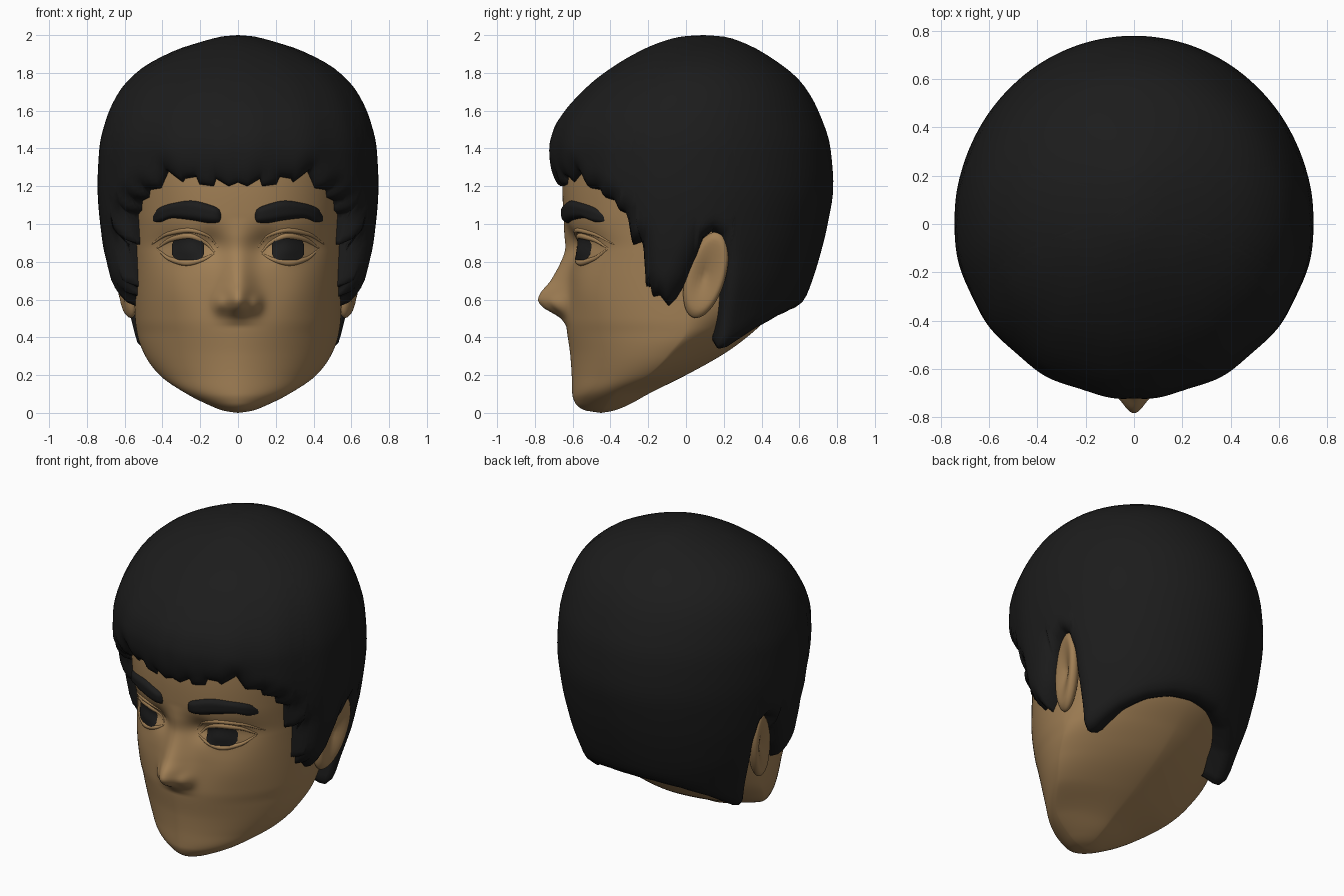
import bpy, bmesh, math
from math import sin, cos, pi, exp, radians

if "Cube" in bpy.data.objects:
    bpy.data.objects.remove(bpy.data.objects["Cube"])


def interp(pts, t):
    """Smooth monotone interpolation through (t, value) pairs."""
    if t <= pts[0][0]:
        return pts[0][1]
    if t >= pts[-1][0]:
        return pts[-1][1]
    d = [(b[1] - a[1]) / (b[0] - a[0]) for a, b in zip(pts, pts[1:])]

    def slope(i):
        if i == 0 or i == len(d):
            return d[min(i, len(d) - 1)]
        a, b = d[i - 1], d[i]
        return 2 * a * b / (a + b) if a * b > 0 else 0
    i = max(k for k in range(len(d)) if pts[k][0] <= t)
    h = pts[i + 1][0] - pts[i][0]
    s = (t - pts[i][0]) / h
    return ((1 + 2 * s) * (1 - s) ** 2 * pts[i][1] + s * (1 - s) ** 2 * h * slope(i)
            + s * s * (3 - 2 * s) * pts[i + 1][1] + s * s * (s - 1) * h * slope(i + 1))


def material(name, rgb):
    m = bpy.data.materials.new(name)
    m.diffuse_color = (*rgb, 1)
    m.use_nodes = True
    m.node_tree.nodes["Principled BSDF"].inputs["Base Color"].default_value = m.diffuse_color
    return m


SKIN = material("tan skin", (0.36, 0.216, 0.092))
DARK = material("black hair", (0.0115, 0.0115, 0.0115))
IRIS = material("dark iris", (0.0125, 0.0125, 0.0125))


def finish(ob, mat, mirror):
    bpy.context.collection.objects.link(ob)
    ob.data.materials.append(mat)
    if mirror:
        ob.modifiers.new("mirror", 'MIRROR')
    return ob


def grid_object(name, rows, mat, closed=False, mirror=False):
    """Smooth mesh from a grid of points, optionally closed around."""
    bm = bmesh.new()
    vs = [[bm.verts.new(p) for p in r] for r in rows]
    n = len(rows[0])
    for a, b in zip(vs, vs[1:]):
        for j in range(n if closed else n - 1):
            k = (j + 1) % n
            bm.faces.new((a[j], a[k], b[k], b[j])).smooth = True
    bmesh.ops.remove_doubles(bm, verts=bm.verts, dist=0.0003)
    if closed:
        bmesh.ops.recalc_face_normals(bm, faces=bm.faces)
    me = bpy.data.meshes.new(name)
    bm.to_mesh(me)
    bm.free()
    return finish(bpy.data.objects.new(name, me), mat, mirror)


# Head profiles by height: half width, front, back, centre and roundness
WIDTH = [(0, 0), (.01, .07), (.04, .15), (.1, .27), (.2, .415), (.3, .49), (.4, .53), (.5, .545),
         (.9, .56), (1.2, .58), (1.4, .59), (1.6, .54), (1.8, .38), (1.9, 0)]
FRONT = [(0, -.45), (.015, -.54), (.05, -.585), (.1, -.602), (.2, -.605), (.3, -.612), (.5, -.635),
         (.7, -.625), (.85, -.612), (.95, -.63), (1.05, -.648), (1.2, -.655), (1.4, -.64),
         (1.6, -.56), (1.8, -.33), (1.9, .05)]
BACK = [(0, -.45), (.01, -.39), (.04, -.31), (.1, -.2), (.2, 0), (.3, .18), (.36, .27), (.45, .38),
        (.6, .53), (.9, .66), (1.2, .7), (1.4, .68), (1.6, .58), (1.8, .35), (1.9, .05)]
CENTRE = [(0, -.45), (.1, -.38), (.2, -.2), (.3, -.1), (.45, 0), (1.4, 0), (1.9, .05)]
POWER = [(0, 1.75), (.25, 1.78), (.5, 2), (.85, 2.25)]
BACK_POWER = [(0, 1.45), (.35, 1.5), (.55, 1.9), (.85, 2.2)]
NOSE = [(.46, 0), (.5, .028), (.53, .075), (.56, .125), (.6, .152), (.63, .143), (.7, .092), (.78, .055),
        (.87, .027), (.95, .015), (1.03, 0)]
NOSE_WIDTH = [(.46, .09), (.55, .08), (.65, .085), (.8, .075), (1, .07)]


def bump(x, z, cx, cz, sx, sz):
    return exp(-((abs(x) - cx) / sx) ** 2 - ((z - cz) / sz) ** 2)


def features(x, z):
    """How far nose, sockets, eyeballs and cheeks stand out of the face."""
    return (interp(NOSE, z) * exp(-(abs(x) / interp(NOSE_WIDTH, z)) ** 2)
            + .035 * bump(x, z, .095, .575, .035, .045)
            - .045 * bump(x, z, .15, .89, .08, .07)
            - .03 * bump(x, z, .34, .89, .12, .07)
            + .025 * bump(x, z, .27, .865, .1, .05)
            + .012 * bump(x, z, .34, .65, .12, .12))


def face_y(x, z):
    w, c, p = interp(WIDTH, z), interp(CENTRE, z), interp(POWER, z)
    q = max(0, 1 - (abs(x) / w) ** p) ** (1 / p)
    return c - (c - interp(FRONT, z)) * q - features(x, z)


# Head skin, with columns denser at the face
angles = [u - .6 * sin(u) for u in (-pi + 2 * pi * i / 200 for i in range(200))]
rows = []
for i in range(151):
    z = 1.9 * (i / 150) ** 1.3
    w, f, b, c = (interp(t, z) for t in (WIDTH, FRONT, BACK, CENTRE))
    row = []
    for a in angles:
        p = interp(POWER if cos(a) > 0 else BACK_POWER, z)
        x = w * math.copysign(abs(sin(a)) ** (2 / p), sin(a))
        q = abs(cos(a)) ** (2 / p)
        y = c - (c - f) * q - features(x, z) if cos(a) > 0 else c + (b - c) * q
        row.append((x, y, z))
    rows.append(row)
grid_object("head_skin", rows, SKIN, closed=True)

# Hair: outer shell profiles and the hairline as (angle from front, height)
H_WIDTH = [(.34, .58), (.5, .62), (.6, .65), (.7, .68), (.8, .7), (.9, .72), (1.2, .745), (1.4, .735),
           (1.55, .7), (1.7, .63), (1.82, .515), (1.92, .33), (1.96, .21), (1.985, .12), (1.995, .07), (2, 0)]
H_FRONT = [(.34, -.6), (.9, -.65), (1.18, -.695), (1.3, -.715), (1.4, -.722), (1.5, -.7), (1.6, -.64),
           (1.7, -.55), (1.78, -.46), (1.915, -.245), (1.98, -.08), (1.995, 0), (2, .09)]
H_BACK = [(.34, .5), (.45, .56), (.56, .61), (.65, .65), (.8, .7), (1, .75), (1.2, .78), (1.4, .765),
          (1.6, .7), (1.75, .61), (1.9, .42), (1.98, .25), (1.995, .18), (2, .09)]
H_CENTRE = [(.34, 0), (1.4, 0), (2, .09)]
EDGE = [(0, .96), (40, .9), (75, .84), (98, .86), (115, .94), (180, .95)]
HAIRLINE = [(0, 1.22), (4, 1.2), (9.5, 1.24), (10.5, 1.2), (17, 1.21), (18.5, 1.25), (24, 1.24),
            (25, 1.22), (33, 1.28), (37, 1.19), (45, 1.18), (46, 1.14), (53, 1.12), (54, 1.07),
            (59, 1.05), (60, .89), (66.5, .91), (67, .66), (70, .67), (71, .61), (75, .62), (80, .56),
            (84, .6), (90, .69), (95, .82), (98, .92), (102, .96), (106, .93), (109, .8), (109.5, .6),
            (110, .38), (112, .34), (117, .35), (134, .45), (150, .515), (165, .55), (180, .56)]
SPAN = .65 * pi / 180   # arc length of one degree


def edge_distance(a, z):
    best = 9
    for (a0, z0), (a1, z1) in zip(HAIRLINE, HAIRLINE[1:]):
        dx, dz, px, pz = (a1 - a0) * SPAN, z1 - z0, (a - a0) * SPAN, z - z0
        s = min(1, max(0, (px * dx + pz * dz) / (dx * dx + dz * dz)))
        best = min(best, math.hypot(px - s * dx, pz - s * dz))
    return best


def hair_point(a, z, scale):
    w, f, b, c = (interp(p, z) for p in (H_WIDTH, H_FRONT, H_BACK, H_CENTRE))
    r = radians(a)
    return (scale * w * sin(r), c - scale * ((c - f) if cos(r) > 0 else (b - c)) * cos(r), z)


half = []
for (a0, z0), (a1, z1) in zip(HAIRLINE, HAIRLINE[1:]):
    n = max(1, round(math.hypot((a1 - a0) * SPAN, z1 - z0) / .022))
    half += [(a0 + (a1 - a0) * i / n, z0 + (z1 - z0) * i / n) for i in range(n)]
columns = []
for a, zb in half + [HAIRLINE[-1]]:
    k = interp(EDGE, a)
    col = [hair_point(a, zb + .04, k * .78), hair_point(a, zb + .005, k * .93)]
    for i in range(37):
        z = zb + (2 - zb) * sin((i / 36) ** 1.25 * pi / 2)
        d = edge_distance(a, z)
        s = min(1, d / (.12 if a < 95 else .07))
        m = k + (1 - k) * math.sqrt(1 - (1 - s) ** 2)
        if a < 105:   # soft locks fading towards the crown
            m += .01 * sin(radians(a) * 15) * exp(-d * 2.5) * (1 - a / 105) ** .5 * s
        col.append(hair_point(a, z, m))
    columns.append(col)
mirrored = [[(-x, y, z) for x, y, z in col] for col in columns[-2:0:-1]]
grid_object("hair", list(zip(*(columns + mirrored))), DARK, closed=True)


def face_patch(name, top, bottom, mat, height, rounded):
    """Patch lying on the face between a top and a bottom curve."""
    x0, x1 = top[0][0], top[-1][0]
    rows = []
    for i in range(33):
        u = i / 32
        x = x0 + (x1 - x0) * u
        row = []
        for j in range(13):
            v = j / 12
            z = interp(bottom, x) * (1 - v) + interp(top, x) * v
            h = height
            if rounded:
                h = height * (1 - (2 * v - 1) ** 4) * (1 - (2 * u - 1) ** 10) - .003
            row.append((x, face_y(x, z) - h, z))
        rows.append(row)
    return grid_object(name, rows, mat, mirror=True)


# Eyebrows and irises
face_patch("eyebrows", [(.088, 1.055), (.1, 1.08), (.14, 1.1), (.25, 1.125), (.35, 1.11), (.42, 1.085), (.452, 1.04)],
           [(.088, 1.03), (.1, 1.008), (.14, 1.003), (.25, 1.02), (.35, 1.03), (.42, 1.008), (.452, 1.012)],
           DARK, .03, True)
face_patch("irises", [(.18, .89), (.192, .912), (.22, .925), (.31, .925), (.338, .912), (.35, .89)],
           [(.18, .84), (.192, .822), (.22, .81), (.31, .81), (.338, .822), (.35, .84)],
           IRIS, .009, False)


def lid(name, pts, depth):
    """Tapered tube sunk into the face."""
    cu = bpy.data.curves.new(name, 'CURVE')
    cu.dimensions, cu.bevel_depth, cu.bevel_resolution = '3D', depth, 3
    sp = cu.splines.new('POLY')
    sp.points.add(28)
    for i, p in enumerate(sp.points):
        x = pts[0][0] + (pts[-1][0] - pts[0][0]) * i / 28
        z = interp(pts, x)
        p.co = (x, face_y(x, z) + .004, z, 1)
        p.radius = .25 + .75 * sin(pi * i / 28)
    sp.use_smooth = True
    finish(bpy.data.objects.new(name, cu), SKIN, True)


# Eyelids and the fold above them
lid("upper_eyelids", [(.12, .845), (.17, .9), (.26, .937), (.35, .92), (.43, .87)], .017)
lid("lower_eyelids", [(.12, .845), (.19, .81), (.27, .794), (.36, .815), (.43, .87)], .016)
lid("eyelid_folds", [(.1, .87), (.16, .94), (.26, .967), (.37, .948), (.46, .89)], .014)

# Ears: tilted flattened ball, scooped on the outside and leaning out at the top
rows = []
for i in range(25):
    p = pi * i / 24
    row = []
    for j in range(32):
        t = 2 * pi * j / 32
        x, y, z = sin(p) * cos(t), sin(p) * sin(t), cos(p)
        r = math.hypot(y, z)
        if x > 0:
            x -= 1.1 * max(0, 1 - r / .85)
        y, z = y * .105, z * .235
        y, z = y * cos(.28) + z * sin(.28), z * cos(.28) - y * sin(.28)
        row.append((.6 + x * .06 + .2 * y + .1 * z, .105 + y, .73 + z))
    rows.append(row)
grid_object("ears", rows, SKIN, closed=True, mirror=True)
